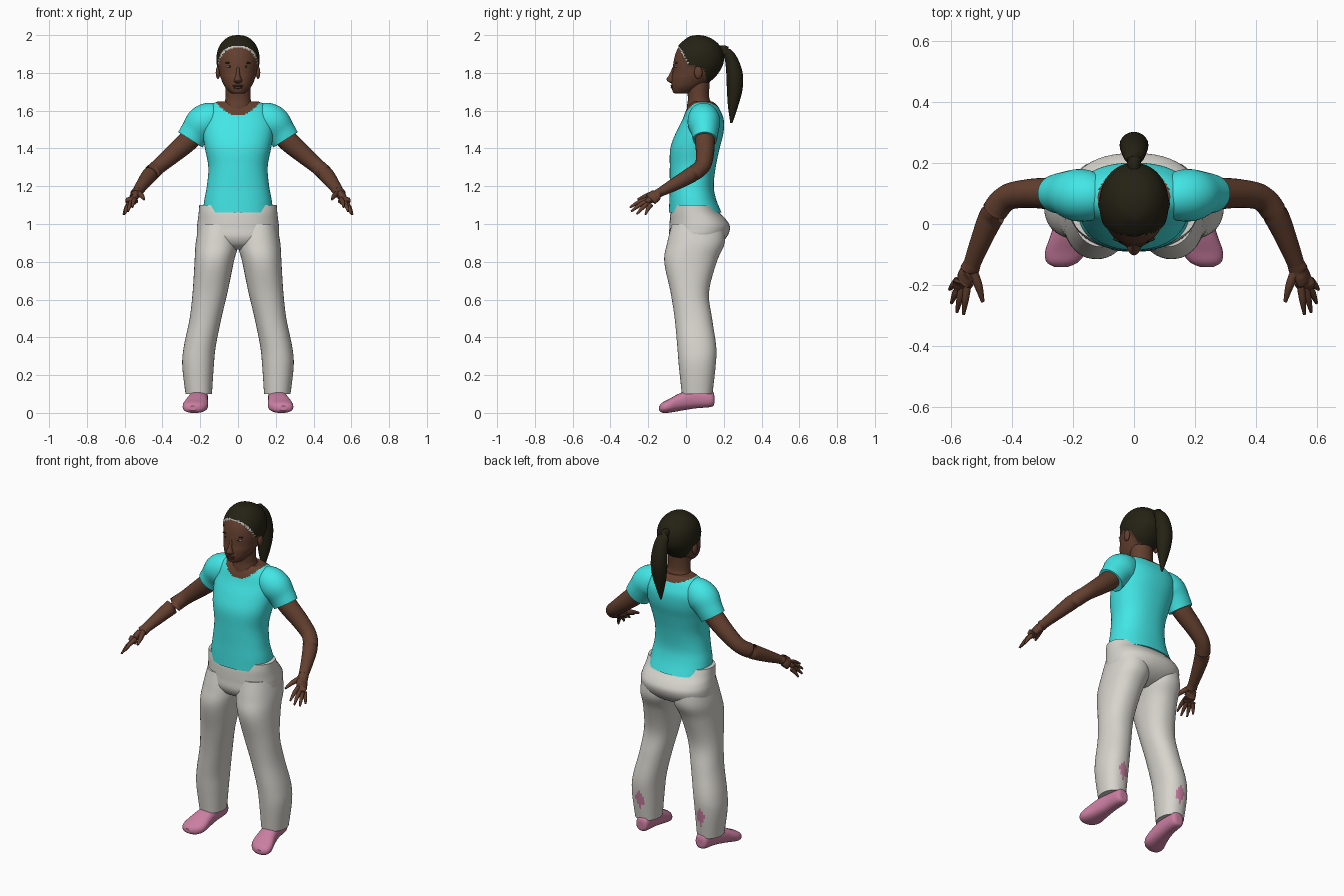
import bpy, bmesh, math
from mathutils import Vector


def material(name, rgb):
    m = bpy.data.materials.new(name)
    m.diffuse_color = (*rgb, 1)
    return m


SKIN = material("brown skin", (0.125, 0.05, 0.028))
SHIRT = material("cyan cloth", (0.055, 0.79, 0.79))
TROUSER = material("pale grey cloth", (0.68, 0.66, 0.61))
SHOE = material("pink shoe", (0.60, 0.21, 0.36))
HAIR = material("black hair", (0.018, 0.016, 0.007))
EDGE = material("pale hairline", (0.55, 0.57, 0.52))
LIP = material("dark lip", (0.08, 0.028, 0.02))


def spline(rows, n):
    """Smoothly resample rows of numbers, n steps per span."""
    out = []
    for i in range(len(rows) - 1):
        p = [rows[max(0, min(len(rows) - 1, i + k))] for k in (-1, 0, 1, 2)]
        for j in range(n):
            t = j / n
            out.append([b + 0.5 * t * (c - a + t * (2 * a - 5 * b + 4 * c - d + t * (3 * (b - c) + d - a)))
                        for a, b, c, d in zip(*p)])
    return out + [list(rows[-1])]


def lerp_table(table, v):
    for (a, fa), (b, fb) in zip(table, table[1:]):
        if v <= b:
            return fa + (fb - fa) * max(0, (v - a) / (b - a))
    return table[-1][1]


def loft(name, rings, mats, seg=32, power=2.0, rule=None, push=None):
    """Skin rings of (centre, axis a, axis b); rule picks a material per face."""
    bm = bmesh.new()
    loops = []
    for c, a, b in rings:
        loop = []
        for i in range(seg):
            t = 2 * math.pi * i / seg
            u, v = math.cos(t), math.sin(t)
            u = math.copysign(abs(u) ** (2 / power), u)
            v = math.copysign(abs(v) ** (2 / power), v)
            loop.append(bm.verts.new(c + a * u + b * v))
        loops.append(loop)
    for p, q in zip(loops, loops[1:]):
        for i in range(seg):
            j = (i + 1) % seg
            bm.faces.new((p[i], p[j], q[j], q[i])).smooth = True
    bm.faces.new(loops[0])
    bm.faces.new(loops[-1])
    bmesh.ops.recalc_face_normals(bm, faces=bm.faces)
    if rule:
        for f in bm.faces:
            f.material_index = rule(f.calc_center_median())
    if push:
        push(bm)
    me = bpy.data.meshes.new(name)
    bm.to_mesh(me)
    bm.free()
    for m in mats:
        me.materials.append(m)
    ob = bpy.data.objects.new(name, me)
    bpy.context.collection.objects.link(ob)
    return ob


def level(rows, n=5, s=1):
    """Horizontal rings from rows of z, left, right, front, back."""
    return [(Vector((s * (l + r) / 2, (f + b) / 2, z)), Vector(((r - l) / 2, 0, 0)),
             Vector((0, (b - f) / 2, 0))) for z, l, r, f, b in spline(rows, n)]


def centred(rows, n=5):
    return level([(z, -w, w, f, b) for z, w, f, b in rows], n)


def tube(rows, n=5, s=1):
    """Rings across a path, rows of x, y, z, radius, radius along y."""
    pts = spline(rows, n)
    cs = [Vector((s * p[0], p[1], p[2])) for p in pts]
    out = []
    for i, p in enumerate(pts):
        t = (cs[min(i + 1, len(cs) - 1)] - cs[max(i - 1, 0)]).normalized()
        ref = Vector((0, 1, 0)) if abs(t.y) < 0.75 else Vector((1, 0, 0))
        b = (ref - t * ref.dot(t)).normalized()
        out.append((cs[i], t.cross(b) * p[3], b * p[4]))
    return out


def ball(name, mat, loc, scale):
    rows = [(loc[2] + scale[2] * math.sin(a), loc[0] - scale[0] * math.cos(a), loc[0] + scale[0] * math.cos(a),
             loc[1] - scale[1] * math.cos(a), loc[1] + scale[1] * math.cos(a))
            for a in [math.radians(d) for d in range(-88, 89, 22)]]
    return loft(name, level(rows, 1), [mat], 16)


# Shirt body with a scooped neckline
def neckline(p):
    cut = 1.575 + 5 * p.x ** 2 if p.y < 0.09 else 1.615 + 2 * p.x ** 2
    return 1 if p.z > cut else 0


loft("shirt_body", centred([
    (1.06, .187, -.09, .188), (1.13, .178, -.088, .16), (1.2, .165, -.086, .147), (1.3, .157, -.086, .157),
    (1.4, .175, -.083, .178), (1.48, .188, -.055, .198), (1.55, .19, -.02, .2), (1.6, .172, .0, .182),
    (1.63, .145, .018, .163), (1.648, .11, .035, .14)], 6), [SHIRT, SKIN], 72, 2.25, neckline)

# Neck
loft("neck", centred([(1.57, .09, .0, .15), (1.63, .075, .006, .14), (1.67, .066, .01, .123),
                      (1.75, .066, .0, .125)]), [SKIN], 32)

# Hips
loft("trouser_hips", centred([
    (1.1, .205, -.072, .15), (1.06, .208, -.082, .178), (1.02, .213, -.086, .215), (.98, .217, -.088, .233),
    (.93, .21, -.09, .215), (.89, .15, -.07, .17), (.865, .06, -.03, .11)]), [TROUSER], 48, 2.3)

# Head: hair is the raised part behind the hairline
LINE = [(1.745, .5), (1.75, .11), (1.80, .1), (1.825, .092), (1.845, .02), (1.9, -.008), (1.94, -.032), (1.955, -.12)]


def hair_rule(p):
    y = lerp_table(LINE, p.z)
    if p.y > y:
        return 1
    return 2 if p.z > 1.84 and p.y > y - .009 else 0


def raise_hair(bm):
    for v in {v for f in bm.faces if f.material_index == 1 for v in f.verts}:
        v.co += v.normal * .006


def push_hair(bm):
    bm.normal_update()
    raise_hair(bm)


loft("head", centred([
    (1.69, .028, -.058, .0), (1.70, .046, -.07, .04), (1.73, .072, -.076, .09), (1.77, .09, -.076, .137),
    (1.80, .098, -.071, .165), (1.85, .107, -.067, .192), (1.90, .106, -.056, .192), (1.94, .093, -.036, .175),
    (1.97, .069, -.005, .143), (1.988, .04, .023, .105), (1.994, .006, .055, .07)], 7),
    [SKIN, HAIR, EDGE], 72, 2.1, hair_rule, push_hair)

# Face details
loft("nose", level([(1.745, -.012, .012, -.08, -.05), (1.755, -.022, .022, -.096, -.05), (1.767, -.019, .019, -.103, -.05),
                    (1.79, -.011, .011, -.089, -.05), (1.83, -.008, .008, -.071, -.05)], 3), [SKIN], 16)
ball("upper_lip", LIP, (0, -.071, 1.732), (.028, .011, .006))
ball("lower_lip", LIP, (0, -.07, 1.722), (.024, .011, .007))

# Ponytail, with its tie hidden at the crown
loft("ponytail", tube([
    (0, .16, 1.915, .02, .02), (0, .2, 1.92, .026, .022), (0, .235, 1.88, .04, .032), (0, .256, 1.8, .047, .043),
    (0, .258, 1.72, .045, .042), (0, .249, 1.63, .03, .028), (0, .24, 1.535, .004, .006)]), [HAIR], 20)

# Tips of the index, middle, ring and little fingers, with their roots
FINGERS = [((.548, -.205, 1.13), (.56, -.297, 1.088)), ((.564, -.208, 1.118), (.582, -.29, 1.066)),
           ((.575, -.2, 1.108), (.6, -.26, 1.052)), ((.58, -.185, 1.102), (.606, -.215, 1.05))]


def patch(p):
    return 1 if p.y > .08 and ((abs(p.x) - .205) / .026) ** 2 + ((p.z - .23) / .05) ** 2 < 1 else 0


for side, s in (("left", 1), ("right", -1)):
    # Sleeve
    loft(side + "_sleeve", tube([
        (.09, .095, 1.565, .06, .06), (.135, .093, 1.56, .085, .08), (.185, .095, 1.535, .092, .086),
        (.225, .1, 1.487, .08, .072), (.252, .1, 1.446, .076, .064)], 5, s), [SHIRT], 32)
    # Arm
    loft(side + "_arm", tube([
        (.22, .1, 1.49, .055, .055), (.27, .1, 1.435, .055, .053), (.35, .1, 1.365, .048, .047),
        (.42, .085, 1.305, .041, .043), (.465, .03, 1.262, .042, .042), (.505, -.06, 1.21, .034, .034),
        (.532, -.13, 1.172, .025, .028)], 5, s), [SKIN], 24)
    # Hand
    loft(side + "_palm", tube([
        (.525, -.115, 1.18, .024, .026), (.54, -.15, 1.16, .024, .032), (.558, -.185, 1.132, .021, .036),
        (.568, -.212, 1.112, .012, .028)], 4, s), [SKIN], 20)
    for k, (a, b) in enumerate(FINGERS):
        mid = [(p + q) / 2 for p, q in zip(a, b)]
        mid[2] += .006
        loft(f"{side}_finger_{k + 1}", tube([(*a, .013, .013), (*mid, .011, .011), (*b, .005, .005)], 4, s), [SKIN], 12)
    loft(side + "_thumb", tube([(.535, -.145, 1.165, .017, .017), (.512, -.2, 1.152, .014, .014),
                                (.497, -.255, 1.13, .006, .006)], 4, s), [SKIN], 12)
    # Trouser leg
    rows = [(1.0, .005, .205, -.075, .2), (.9, -.003, .224, -.1, .205), (.8, .022, .23, -.115, .163),
            (.64, .055, .24, -.082, .122), (.5, .088, .256, -.06, .138), (.35, .118, .287, -.046, .16),
            (.25, .128, .295, -.038, .157), (.1, .138, .278, -.022, .14)]
    loft(side + "_trouser_leg", level(rows, 6, s), [TROUSER, SHOE], 48, 2.2, patch)
    # Shoe, lofted from heel to toe: y, centre x, half width, bottom, top
    shoe = spline([(.15, .2, .018, .05, .09), (.135, .2, .038, .032, .118), (.05, .205, .046, .024, .128),
                   (-.03, .215, .057, .011, .105), (-.09, .226, .066, .001, .073), (-.125, .235, .052, .001, .055),
                   (-.142, .24, .02, .012, .036)], 5)
    loft(side + "_shoe", [(Vector((s * x, y, (b + t) / 2)), Vector((w, 0, 0)), Vector((0, 0, (t - b) / 2)))
                          for y, x, w, b, t in shoe], [SHOE], 28, 2.4)
    # Ear, eye and brow
    ball(side + "_ear", SKIN, (s * .106, .065, 1.802), (.012, .022, .034))
    ball(side + "_eye", EDGE, (s * .043, -.051, 1.833), (.017, .008, .005))
    ball(side + "_pupil", HAIR, (s * .043, -.055, 1.833), (.007, .007, .006))
    ball(side + "_brow", HAIR, (s * .045, -.05, 1.853), (.024, .008, .004))
